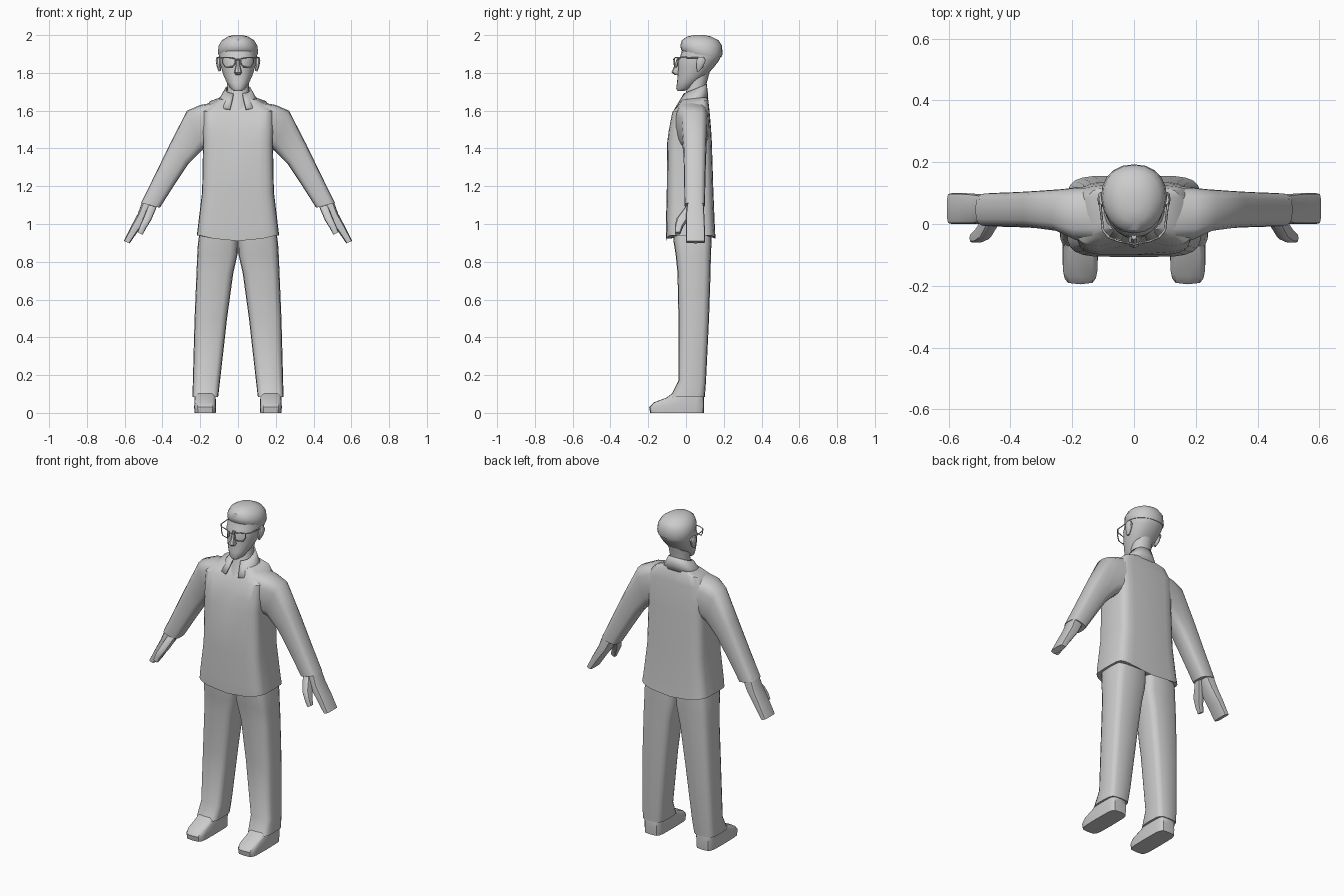
import bpy, bmesh, math
from mathutils import Vector


def finish(ob, angle=38):
    bpy.ops.object.select_all(action='DESELECT')
    ob.select_set(True)
    bpy.context.view_layer.objects.active = ob
    bpy.ops.object.shade_smooth_by_angle(angle=math.radians(angle))
    return ob


def spow(v, p):
    return math.copysign(abs(v) ** p, v) if abs(v) > 1e-6 else 0.0


def loft(name, rings, p=0.5, n=16, side=1, taper=0, caps=True, edit=None):
    """Skin rounded sections: (outer x, outer z, inner x, inner z, y0, y1, tilt)."""
    bm = bmesh.new()
    rows = []
    for ox, oz, ix, iz, y0, y1, *t in rings:
        row = []
        for k in range(n):
            a = 2 * math.pi * k / n
            c, s = spow(math.cos(a), p), spow(math.sin(a), p)
            c *= 1 - taper * max(0, -s)
            x, z = (ox + ix) / 2 + c * (ox - ix) / 2, (oz + iz) / 2 + c * (oz - iz) / 2
            dy = s * (y1 - y0) / 2
            z += (t[0] if t else 0) * dy
            row.append(bm.verts.new((side * x, (y0 + y1) / 2 + dy, z)))
        rows.append(row)
    for a, b in zip(rows, rows[1:]):
        for k in range(n):
            bm.faces.new((a[k], a[(k + 1) % n], b[(k + 1) % n], b[k]))
    if caps:
        bm.faces.new(rows[0])
        bm.faces.new(rows[-1])
    if edit:
        edit(bm)
    bmesh.ops.recalc_face_normals(bm, faces=bm.faces)
    me = bpy.data.meshes.new(name)
    bm.to_mesh(me)
    bm.free()
    ob = bpy.data.objects.new(name, me)
    bpy.context.collection.objects.link(ob)
    return finish(ob)


def level(*rows):
    """Horizontal centred sections: (half width, z, y0, y1, tilt)."""
    return [(h, z, -h, z, y0, y1, *t) for h, z, y0, y1, *t in rows]


def wire(name, pts, closed=False, r=0.0035):
    cu = bpy.data.curves.new(name, 'CURVE')
    cu.dimensions = '3D'
    cu.bevel_depth, cu.bevel_resolution, cu.use_fill_caps = r, 0, True
    sp = cu.splines.new('POLY')
    sp.points.add(len(pts) - 1)
    for q, c in zip(sp.points, pts):
        q.co = (*c, 1)
    sp.use_cyclic_u = closed
    ob = bpy.data.objects.new(name, cu)
    bpy.context.collection.objects.link(ob)
    bpy.ops.object.select_all(action='DESELECT')
    ob.select_set(True)
    bpy.context.view_layer.objects.active = ob
    bpy.ops.object.convert(target='MESH')


# Jacket body: curved hem and a V dent at the neck opening
def shape_jacket(bm):
    for v in bm.verts:
        if v.co.z < 0.95:
            v.co.z += 0.03 * min(1, abs(v.co.x) / 0.2) ** 2 - 0.01
        if v.co.z > 1.47 and abs(v.co.x) < 0.01 and v.co.y < 0.03:
            v.co.y += 0.03


loft("jacket_body", level(
    (.218, .92, -.105, .157), (.213, .98, -.107, .153), (.19, 1.17, -.102, .145),
    (.185, 1.43, -.1, .137), (.187, 1.5, -.092, .133), (.19, 1.595, -.073, .125),
    (.15, 1.64, -.045, .118, .2), (.1, 1.665, -.02, .11, .1)), p=.38, n=24, edit=shape_jacket)


# Collar: open band around the neck
def open_front(bm):
    gone = [f for f in bm.faces if f.calc_center_median().y < .03
            and abs(f.calc_center_median().x) < .025]
    bmesh.ops.delete(bm, geom=gone, context='FACES')


collar = loft("collar", level((.118, 1.635, -.065, .118, .3), (.09, 1.675, -.04, .115, .35),
                              (.068, 1.715, -.015, .11, .4)),
              p=.85, n=20, caps=False, edit=open_front)
m = collar.modifiers.new("thickness", 'SOLIDIFY')
m.thickness = .008

# Neck, head, hair
loft("neck", level((.07, 1.6, -.04, .1), (.06, 1.68, -.005, .105), (.058, 1.74, .01, .108),
                   (.06, 1.82, .01, .13)), p=.95)
loft("head", level((.022, 1.705, -.045, -.01), (.04, 1.718, -.052, .03), (.06, 1.75, -.047, .062),
                   (.078, 1.79, -.045, .112), (.09, 1.83, -.042, .148), (.098, 1.865, -.042, .175),
                   (.1, 1.885, -.032, .185), (.1, 1.93, -.018, .185)),
     p=.85, n=20, taper=.12)
loft("hair", level((.103, 1.895, -.012, .188, -.12), (.107, 1.91, -.026, .193, -.1),
                   (.102, 1.945, -.03, .191), (.085, 1.973, -.022, .172),
                   (.055, 1.992, .005, .135), (.025, 2.0, .04, .1)), p=.9, n=20, taper=.1)
loft("nose", level((.009, 1.875, -.05, -.02), (.011, 1.84, -.06, -.02), (.02, 1.803, -.078, -.02),
                   (.013, 1.79, -.06, -.02)), p=.8, n=8)

# Glasses bridge
wire("glasses_bridge", [(-.014, -.062, 1.868), (0, -.066, 1.871), (.014, -.062, 1.868)])

for s, tag in ((1, "right"), (-1, "left")):
    # Ear
    loft("ear_" + tag, [(.103, 1.808, .09, 1.81, .058, .07), (.112, 1.83, .09, 1.83, .055, .09),
                        (.118, 1.865, .09, 1.865, .055, .105), (.113, 1.885, .09, 1.882, .062, .095)],
         p=.8, n=10, side=s)
    # Glasses rim and temple
    rim = [(.016, 1.875), (.05, 1.882), (.08, 1.88), (.082, 1.855), (.068, 1.832), (.03, 1.832),
           (.016, 1.848)]
    wire("glasses_rim_" + tag, [(s * x, -.063 + 3 * x * x, z) for x, z in rim], True)
    wire("glasses_temple_" + tag, [(s * .08, -.044, 1.88), (s * .1, -.02, 1.882),
                                   (s * .11, .07, 1.88)], r=.004)
    # Sleeve
    loft("sleeve_" + tag, [(.12, 1.645, .13, 1.43, -.055, .122), (.2, 1.63, .155, 1.405, -.055, .12),
                           (.27, 1.6, .19, 1.39, -.025, .113), (.36, 1.425, .265, 1.315, -.013, .107),
                           (.44, 1.26, .325, 1.225, -.01, .103), (.513, 1.112, .414, 1.086, -.008, .1)],
         p=.6, side=s)
    # Hand and thumb
    loft("hand_" + tag, [(.503, 1.13, .435, 1.11, .008, .092), (.53, 1.055, .472, 1.04, .0, .097),
                         (.57, .98, .527, .965, 0, .1), (.605, .91, .573, .898, 0, .1)],
         p=.45, n=12, side=s)
    loft("thumb_" + tag, [(.475, 1.1, .43, 1.09, 0, .05), (.5, 1.035, .46, 1.02, -.05, .015),
                          (.518, .995, .485, .98, -.06, -.015), (.532, .957, .505, .943, -.06, -.03)],
         p=.6, n=10, side=s)
    # Trouser leg
    loft("trouser_leg_" + tag, [(.2, .98, 0, .98, -.07, .135), (.212, .9, 0, .9, -.065, .135),
                                (.216, .835, .001, .845, -.055, .132), (.22, .74, .025, .74, -.045, .13),
                                (.23, .5, .058, .5, -.04, .122), (.239, .17, .095, .17, -.04, .106),
                                (.241, .085, .105, .085, -.083, .1)],
         p=.5, side=s)
    # Shoe
    loft("shoe_" + tag, [(.23, 0, .118, 0, -.19, .094), (.232, .03, .116, .03, -.195, .096),
                         (.231, .055, .117, .055, -.172, .096), (.23, .08, .118, .08, -.105, .095),
                         (.225, .12, .123, .12, -.05, .09)], p=.4, side=s)
